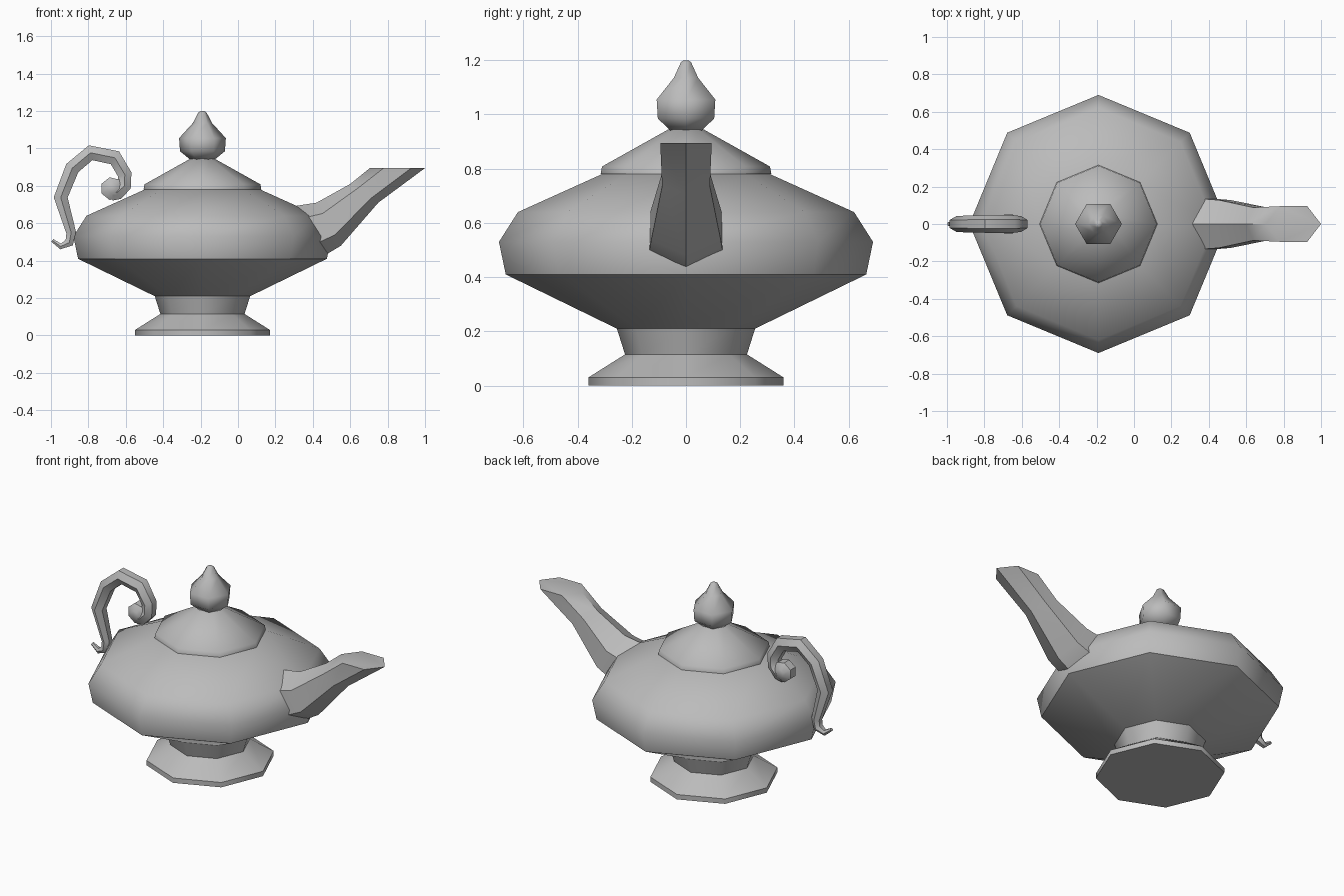
import bpy, bmesh, math
from mathutils import Vector

cube = bpy.data.objects.get("Cube")
if cube:
    bpy.data.objects.remove(cube, do_unlink=True)

grey = bpy.data.materials.new("clay grey")
grey.use_nodes = True
COLOUR = (0.5, 0.5, 0.5, 1)
grey.diffuse_color = COLOUR
grey.node_tree.nodes["Principled BSDF"].inputs["Base Color"].default_value = COLOUR

AXIS_X = -0.19


def loft(name, rings, angle=50):
    """Skin a list of equal point rings, close both ends and shade smooth."""
    bm = bmesh.new()
    loops = [[bm.verts.new(p) for p in ring] for ring in rings]
    n = len(loops[0])
    for a, b in zip(loops, loops[1:]):
        for i in range(n):
            j = (i + 1) % n
            bm.faces.new((a[i], a[j], b[j], b[i]))
    bm.faces.new(loops[0][::-1])
    bm.faces.new(loops[-1])
    bmesh.ops.recalc_face_normals(bm, faces=bm.faces)
    mesh = bpy.data.meshes.new(name)
    bm.to_mesh(mesh)
    bm.free()
    mesh.materials.append(grey)
    obj = bpy.data.objects.new(name, mesh)
    bpy.context.collection.objects.link(obj)
    bpy.ops.object.select_all(action="DESELECT")
    obj.select_set(True)
    bpy.context.view_layer.objects.active = obj
    bpy.ops.object.shade_smooth_by_angle(angle=math.radians(angle))
    return obj


def ring(centre, u, v, n):
    """Polygon around centre spanned by the half axes u and v."""
    turns = [2 * math.pi * i / n for i in range(n)]
    return [centre + u * math.cos(t) + v * math.sin(t) for t in turns]


def lathe(name, profile, n):
    loft(name, [ring(Vector((AXIS_X, 0, z)), Vector((r, 0, 0)), Vector((0, r, 0)), n)
                for r, z in profile])


# Turned parts: (radius, height)
lathe("foot", [(0.36, 0), (0.36, 0.03), (0.225, 0.115), (0.255, 0.21)], 8)
lathe("bowl", [(0.255, 0.21), (0.665, 0.41), (0.69, 0.53), (0.62, 0.64), (0.31, 0.78)], 8)
lathe("lid", [(0.315, 0.78), (0.31, 0.808), (0.065, 0.945)], 8)
lathe("lid_knob", [(0.065, 0.94), (0.12, 0.985), (0.125, 1.055), (0.052, 1.135),
                   (0.022, 1.192), (0.01, 1.2)], 6)

# Spout: upper edge, lower edge and half width of each six-sided section
spout = []
for top, bottom, half in [((0.29, 0.69), (0.45, 0.42), 0.137),
                          ((0.42, 0.71), (0.55, 0.48), 0.128),
                          ((0.60, 0.81), (0.75, 0.71), 0.088),
                          ((0.705, 0.895), (1.0, 0.895), 0.095)]:
    a, b = Vector((top[0], 0, top[1])), Vector((bottom[0], 0, bottom[1]))
    spout.append(ring((a + b) / 2, (a - b) / 2, Vector((0, half / math.sin(math.pi / 3), 0)), 6))
loft("spout", spout)

# Scrolled handle: x, z and radius along its centre line
path = [(-0.993, 0.508, 0.010), (-0.948, 0.476, 0.018), (-0.902, 0.497, 0.028),
        (-0.892, 0.55, 0.030), (-0.948, 0.738, 0.043), (-0.886, 0.895, 0.045),
        (-0.788, 0.977, 0.047), (-0.658, 0.95, 0.047), (-0.605, 0.86, 0.043),
        (-0.608, 0.80, 0.043), (-0.645, 0.765, 0.046), (-0.67, 0.765, 0.05)]
points = [Vector((x, 0, z)) for x, z, r in path]
tube = []
for i, p in enumerate(points):
    along = (points[min(i + 1, len(points) - 1)] - points[max(i - 1, 0)]).normalized()
    side = Vector((0, 1, 0))
    r = path[i][2]
    tube.append(ring(p, side * r, along.cross(side) * r, 6))
loft("handle", tube)

# Rounded end of the scroll, turned about the sideways axis
SCROLL = Vector((-0.673, 0, 0.785))
loft("handle_scroll_end",
     [ring(SCROLL + Vector((0, y, 0)), Vector((r, 0, 0)), Vector((0, 0, r)), 7)
      for y, r in [(-0.05, 0.025), (-0.025, 0.062), (0.025, 0.062), (0.05, 0.025)]])
